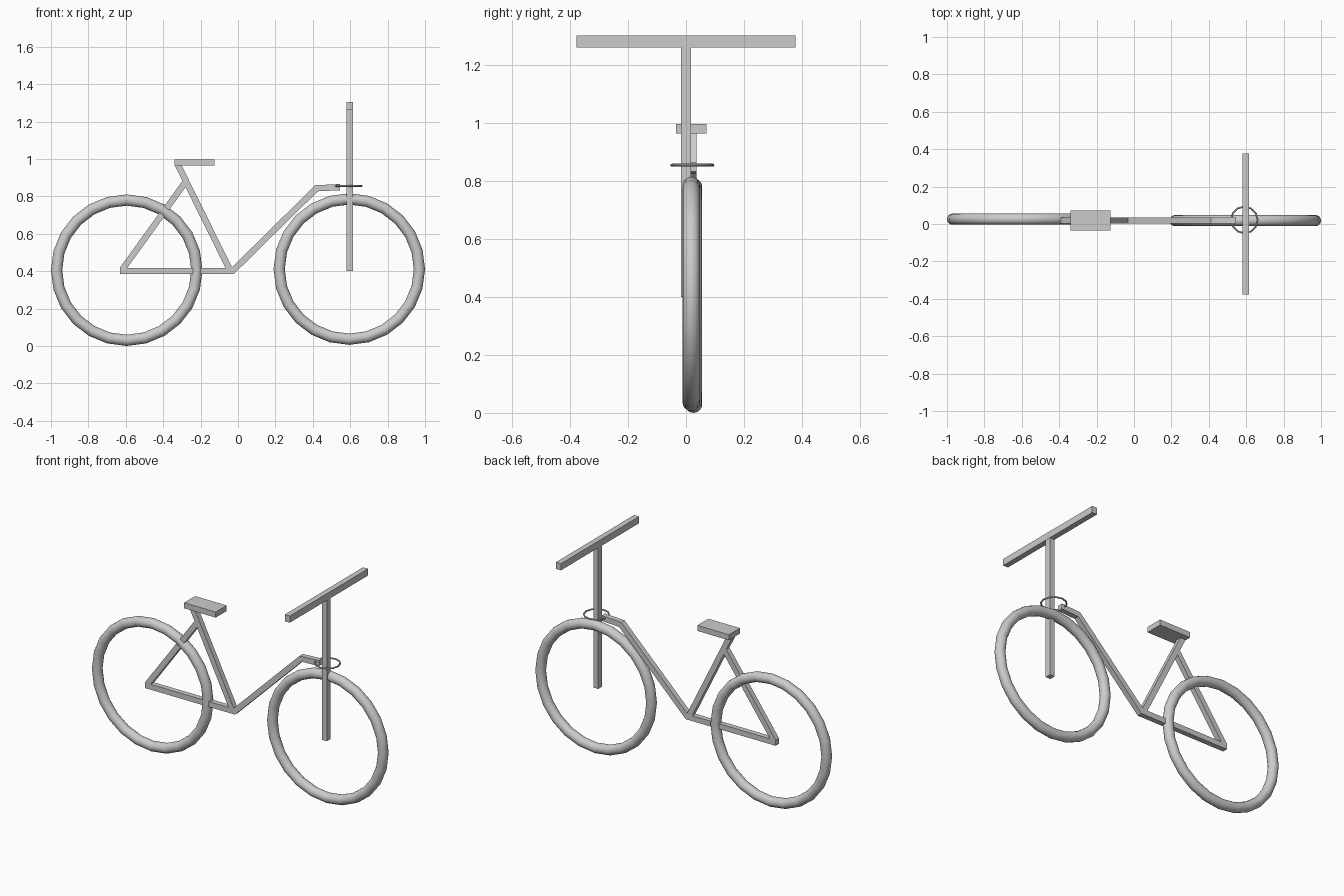
import bpy, bmesh
from math import pi, radians
from mathutils import Vector

if "Cube" in bpy.data.objects:
    bpy.data.objects.remove(bpy.data.objects["Cube"])


def box(name, lo, hi):
    lo, hi = Vector(lo), Vector(hi)
    bpy.ops.mesh.primitive_cube_add(size=1, location=(lo + hi) / 2)
    ob = bpy.context.object
    ob.name = name
    ob.scale = hi - lo
    bpy.ops.object.transform_apply(location=False, rotation=False, scale=True)


def ring(name, loc, rot, major, minor, segs, sides):
    bpy.ops.mesh.primitive_torus_add(location=loc, rotation=rot, major_radius=major,
                                     minor_radius=minor, major_segments=segs,
                                     minor_segments=sides)
    bpy.context.object.name = name
    bpy.ops.object.shade_smooth_by_angle(angle=radians(35))


def tube(name, path, width=0.033, y0=0.004, y1=0.036):
    """Square tube along an XZ path with mitred corners."""
    pts = [Vector(p) for p in path]
    left, right = [], []
    for i, p in enumerate(pts):
        dirs = []
        if i > 0:
            dirs.append((p - pts[i - 1]).normalized())
        if i < len(pts) - 1:
            dirs.append((pts[i + 1] - p).normalized())
        t = sum(dirs, Vector((0, 0))).normalized()
        n = Vector((-t.y, t.x)) * (width / 2 / t.dot(dirs[0]))
        left.append(p + n)
        right.append(p - n)
    bm = bmesh.new()
    rings = [[bm.verts.new((q.x, y, q.y)) for q, y in
              ((l, y0), (l, y1), (r, y1), (r, y0))] for l, r in zip(left, right)]
    for a, b in zip(rings, rings[1:]):
        for k in range(4):
            bm.faces.new((a[k], a[(k + 1) % 4], b[(k + 1) % 4], b[k]))
    bm.faces.new(rings[0])
    bm.faces.new(rings[-1])
    bmesh.ops.recalc_face_normals(bm, faces=bm.faces)
    me = bpy.data.meshes.new(name)
    bm.to_mesh(me)
    bm.free()
    bpy.context.collection.objects.link(bpy.data.objects.new(name, me))


# Tyres
ring("rear_wheel", (-0.595, 0.026, 0.405), (pi / 2, 0, 0), 0.375, 0.03, 24, 16)
ring("front_wheel", (0.595, 0.018, 0.411), (pi / 2, 0, 0), 0.375, 0.03, 24, 16)

# Frame
tube("lower_and_down_tube", [(-0.631, 0.40), (-0.03, 0.40), (0.42, 0.843), (0.545, 0.849)])
tube("seat_stay", [(-0.618, 0.409), (-0.283, 0.874)])
tube("seat_tube", [(-0.041, 0.402), (-0.322, 0.97)])

# Saddle
box("seat", (-0.34, -0.035, 0.964), (-0.126, 0.071, 0.998))

# Steering column, collar ring and handlebar
box("steering_column", (0.581, -0.018, 0.40), (0.614, 0.018, 1.262))
box("handlebar", (0.581, -0.378, 1.262), (0.615, 0.378, 1.303))
ring("steering_collar", (0.59, 0.022, 0.855), (0, 0, 0), 0.071, 0.005, 12, 8)
